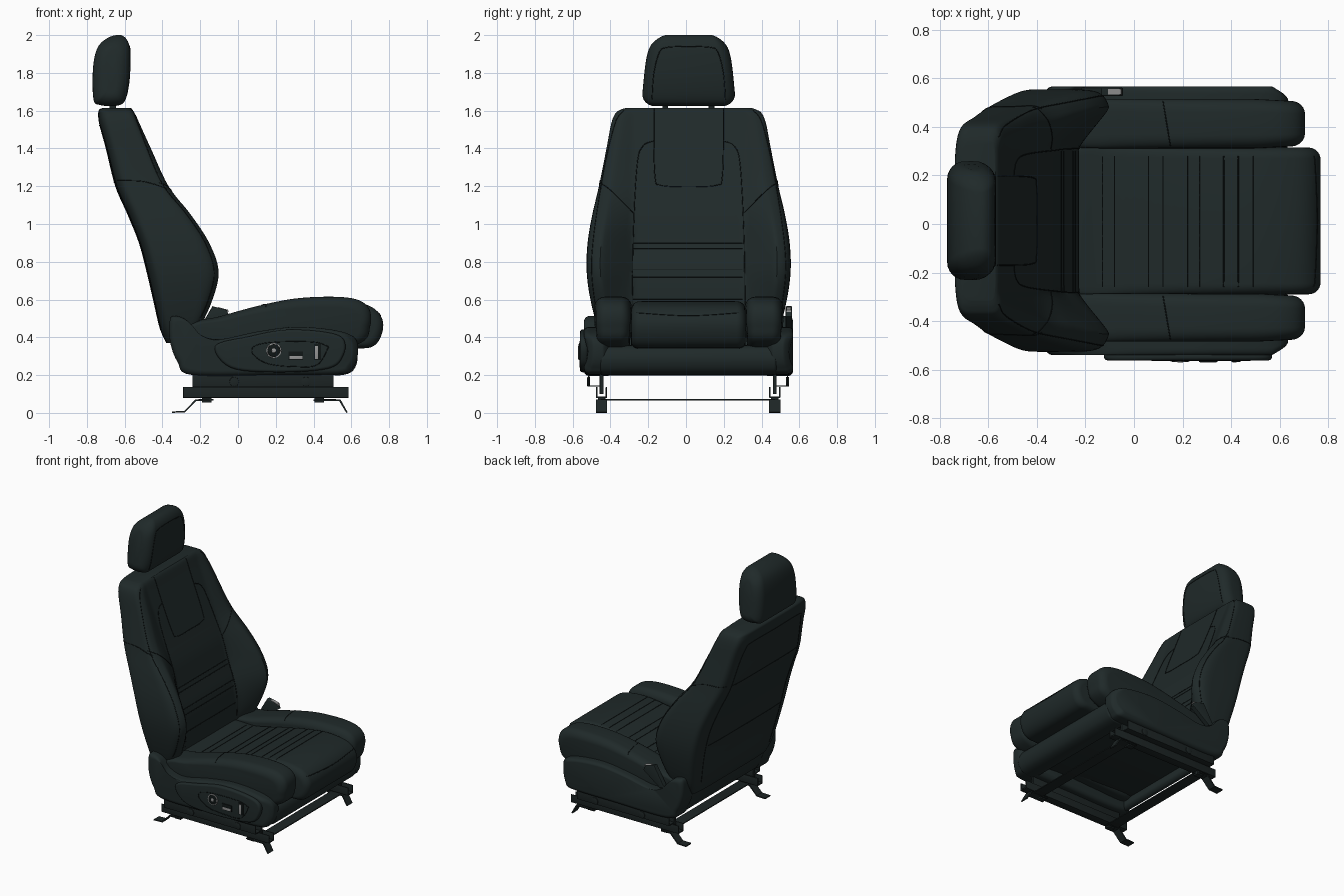
import bpy, bmesh, math
from mathutils import Vector
from mathutils.bvhtree import BVHTree

cube = bpy.data.objects.get("Cube")
if cube:
    bpy.data.objects.remove(cube)


def material(name, rgb, rough=0.6):
    m = bpy.data.materials.new(name)
    m.use_nodes = True
    m.diffuse_color = (*rgb, 1)
    node = next(n for n in m.node_tree.nodes if n.type == 'BSDF_PRINCIPLED')
    node.inputs["Base Color"].default_value = (*rgb, 1)
    node.inputs["Roughness"].default_value = rough
    return m


LEATHER = material("dark leather", (0.014, 0.0225, 0.0225))
SEAM = material("seam black", (0.005, 0.008, 0.008))
RAIL = material("rail metal", (0.012, 0.018, 0.018))
CHROME = material("grey trim", (0.3, 0.3, 0.3), 0.4)
MID = 0.014  # the upholstery sits a little off centre


def spline(pts, closed=True, n=6):
    """Catmull-Rom curve through points of any dimension."""
    pts = [Vector(p) for p in pts]
    count, out = len(pts), []
    for i in range(count if closed else count - 1):
        ids = [i - 1, i, i + 1, i + 2]
        ids = [j % count if closed else min(max(j, 0), count - 1) for j in ids]
        a, b, c, d = (pts[j] for j in ids)
        for k in range(n):
            t = k / n
            out.append((b * 2 + (c - a) * t + (a * 2 - b * 5 + c * 4 - d) * t * t
                        + (b * 3 - a - c * 3 + d) * t ** 3) / 2)
    return out if closed else out + [pts[-1]]


def loft(name, rings, mat):
    """Skin a stack of closed rings and cap both ends."""
    bm = bmesh.new()
    loops = [[bm.verts.new(p) for p in ring] for ring in rings]
    n = len(loops[0])
    for a, b in zip(loops, loops[1:]):
        for i in range(n):
            bm.faces.new((a[i], a[(i + 1) % n], b[(i + 1) % n], b[i]))
    bm.faces.new(loops[0])
    bm.faces.new(loops[-1])
    bmesh.ops.recalc_face_normals(bm, faces=bm.faces)
    me = bpy.data.meshes.new(name)
    bm.to_mesh(me)
    bm.free()
    me.materials.append(mat)
    me.shade_smooth()
    me.set_sharp_from_angle(angle=0.7)
    ob = bpy.data.objects.new(name, me)
    bpy.context.collection.objects.link(ob)
    return ob


def pillow(name, profile, y0, y1, r, mat=LEATHER, taper=None, smooth=True, steps=6):
    """Side profile (x, z) extruded along y with rounded rims; taper narrows it by (x, z)."""
    pts = spline(profile) if smooth else [Vector(p) for p in profile]
    xs, zs = [p[0] for p in pts], [p[1] for p in pts]
    cx, cz = (min(xs) + max(xs)) / 2, (min(zs) + max(zs)) / 2
    hx, hz = max(xs) - cx, max(zs) - cz
    mid, half = (y0 + y1) / 2, (y1 - y0) / 2
    rim = [(r * (1 - math.cos(a)), half - r * (1 - math.sin(a)))
           for a in (math.pi / 2 * k / steps for k in range(steps + 1))]
    if r == 0:
        rim = [(0, half)]
    rings = []
    for inset, y in [(i, -y) for i, y in reversed(rim)] + rim:
        ring = []
        for x, z in pts:
            xx = cx + (x - cx) * (1 - inset / hx)
            zz = cz + (z - cz) * (1 - inset / hz)
            ring.append((xx, mid + y * (taper(xx, zz) if taper else 1), zz))
        rings.append(ring)
    return loft(name, rings, mat)


def box(name, x, y, z, mat=RAIL, r=0.002):
    prof = [(x[0], z[0]), (x[1], z[0]), (x[1], z[1]), (x[0], z[1])]
    return pillow(name, prof, y[0], y[1], r, mat, smooth=False, steps=2)


def disc(name, x, z, radius, y0, y1, mat):
    prof = [(x + radius * math.cos(k * math.pi / 10), z + radius * math.sin(k * math.pi / 10))
            for k in range(20)]
    return pillow(name, prof, y0, y1, 0.002, mat, smooth=False, steps=2)


def seams(name, target, axis, side, paths):
    """Stitch lines projected on a part along one axis."""
    me = target.data
    tree = BVHTree.FromPolygons([v.co for v in me.vertices], [p.vertices for p in me.polygons])
    cu = bpy.data.curves.new(name, 'CURVE')
    cu.dimensions = '3D'
    cu.bevel_depth, cu.bevel_resolution = 0.0025, 1
    cu.materials.append(SEAM)
    for path in paths:
        hits = []
        for p in spline(path, False, 12):
            origin = list(p)
            origin.insert(axis, 4 * side)
            ray = Vector((0, 0, 0))
            ray[axis] = -side
            hit = tree.ray_cast(Vector(origin), ray)[0]
            if hit:
                hits.append(hit)
        if len(hits) > 1:
            s = cu.splines.new('POLY')
            s.points.add(len(hits) - 1)
            for q, h in zip(s.points, hits):
                q.co = (*h, 1)
    ob = bpy.data.objects.new(name, cu)
    bpy.context.collection.objects.link(ob)


def both(paths):
    """Add copies mirrored about the seat's middle (first coordinate is y)."""
    return paths + [[(2 * MID - y, z) for y, z in p] for p in paths]


# Backrest: stations of height, back, middle front, bolster front, half width
stations = [(0.37, -0.38, -0.3, -0.28, 0.43), (0.45, -0.415, -0.24, -0.2, 0.48),
            (0.6, -0.45, -0.23, -0.125, 0.52), (0.75, -0.485, -0.25, -0.09, 0.54),
            (0.9, -0.525, -0.3, -0.14, 0.535), (1.05, -0.585, -0.34, -0.24, 0.51),
            (1.2, -0.65, -0.4, -0.36, 0.475), (1.4, -0.7, -0.48, -0.455, 0.435),
            (1.53, -0.735, -0.53, -0.515, 0.41), (1.585, -0.74, -0.55, -0.54, 0.388),
            (1.605, -0.735, -0.56, -0.555, 0.36), (1.615, -0.715, -0.57, -0.565, 0.33)]
rings = []
for z, back, front, bolster, w in spline(stations, False, 6):
    ring, core = [], (back + front) / 2
    for k in range(120):
        a = 2 * math.pi * k / 120
        s = math.cos(a)
        t = min(max((abs(s * w) - 0.295) / max(0.05, 0.86 * w - 0.295), 0), 1)
        edge = front + (bolster - front) * t
        n = 8 if k <= 60 else 5
        fall = max(0, 1 - abs(s) ** n) ** (1 / n)
        ring.append((core + ((edge if k <= 60 else back) - core) * fall, MID + s * w, z))
    rings.append(ring)
backrest = loft("backrest", rings, LEATHER)
seams("backrest_front_seams", backrest, 0, 1, both([
    [(-0.285, 0.5), (-0.28, 0.9), (-0.26, 1.3), (-0.23, 1.41), (-0.17, 1.44)],
    [(-0.17, 1.61), (-0.165, 1.26), (-0.13, 1.205), (MID, 1.2)],
    [(-0.28, 1.06), (-0.4, 1.18), (-0.46, 1.22)],
    [(-0.47, 0.5), (-0.5, 0.8), (-0.45, 1.2), (-0.38, 1.52), (-0.33, 1.6)],
]) + [[(-0.28, z), (0.3, z)] for z in (0.6, 0.72, 0.76, 0.87, 0.9)])
seams("backrest_rear_seams", backrest, 0, -1, both([
    [(-0.38, 0.45), (-0.42, 0.8), (-0.36, 1.25), (-0.31, 1.48), (-0.25, 1.52), (MID, 1.52)],
    [(-0.4, 0.75), (MID, 0.75)], [(-0.37, 1.22), (MID, 1.22)]]))
for side, label in ((1, "left"), (-1, "right")):
    seams(label + "_backrest_side_seam", backrest, 1, side, [[(-0.64, 1.23), (-0.5, 1.225), (-0.38, 1.19)]])


def headrest_taper(x, z):
    h = max(0, (z - 1.66) / 0.34)
    return 1 - 0.13 * h - 0.22 * h ** 6


# Headrest on two posts
headrest = pillow("headrest", [(-0.765, 1.66), (-0.73, 1.63), (-0.65, 1.625), (-0.6, 1.65),
                               (-0.575, 1.75), (-0.57, 1.88), (-0.58, 1.96), (-0.62, 2.0),
                               (-0.69, 1.985), (-0.745, 1.93), (-0.768, 1.82)],
                  MID - 0.248, MID + 0.248, 0.07, taper=headrest_taper)
seams("headrest_seams", headrest, 0, 1,
      both([[(-0.18, 1.66), (-0.17, 1.8), (-0.14, 1.91), (-0.1, 1.935), (MID, 1.94)]]))
for y in (-0.11, 0.135):
    box("headrest_post", (-0.68, -0.645), (y - 0.015, y + 0.015), (1.58, 1.68))

# Seat cushion with ribbed stitching
cushion = pillow("seat_cushion", [(-0.3, 0.46), (-0.1, 0.47), (0.1, 0.515), (0.3, 0.56), (0.5, 0.59),
                                  (0.65, 0.58), (0.73, 0.545), (0.768, 0.48), (0.755, 0.4), (0.71, 0.35),
                                  (0.62, 0.34), (0.4, 0.33), (0, 0.31), (-0.28, 0.31)],
                 -0.29, 0.315, 0.045, taper=lambda x, z: 1 - 3 * max(0, x - 0.7) ** 2)
seams("cushion_seams", cushion, 2, 1,
      [[(x, -0.26), (x, 0.28)] for x in (-0.13, -0.08, 0.06, 0.12, 0.22, 0.27, 0.37, 0.43, 0.49)])
seams("cushion_front_seam", cushion, 0, 1, [[(-0.26, 0.53), (MID, 0.515), (0.28, 0.53)]])

# Seat bolsters, slimmer towards the floor and the front corner
for label, y0, y1 in (("left", 0.312, 0.515), ("right", -0.485, -0.287)):
    bolster = pillow(label + "_seat_bolster", [(-0.28, 0.46), (-0.1, 0.51), (0.1, 0.565), (0.3, 0.605),
                                               (0.5, 0.615), (0.63, 0.6), (0.695, 0.55), (0.7, 0.46),
                                               (0.65, 0.37), (0.4, 0.3), (0, 0.27), (-0.27, 0.28)],
                     y0, y1, 0.055,
                     taper=lambda x, z: 1 - 0.5 * max(0, x - 0.5) - 0.9 * max(0, 0.48 - z))
    seams(label + "_bolster_seam", bolster, 2, 1, [[(0.15, y0 + 0.01), (0.12, y1 - 0.01)]])

# Side shields with chamfered front corners, front valance, rear valance and seat pan
for label, y0, y1 in (("left", 0.41, 0.567), ("right", -0.54, -0.39)):
    pillow(label + "_side_shield", [(-0.36, 0.495), (-0.325, 0.512), (-0.27, 0.49), (-0.21, 0.42),
                                    (-0.1, 0.39), (0.1, 0.43), (0.3, 0.455), (0.5, 0.44), (0.615, 0.4),
                                    (0.635, 0.32), (0.61, 0.24), (0.54, 0.205), (0.2, 0.2),
                                    (-0.24, 0.2), (-0.32, 0.27), (-0.36, 0.38)], y0, y1, 0.03,
           taper=lambda x, z: 1 - 8 * max(0, x - 0.57))
pillow("front_valance", [(0.5, 0.35), (0.6, 0.35), (0.632, 0.29), (0.61, 0.225), (0.55, 0.2),
                         (0.48, 0.21), (0.45, 0.28)], -0.455, 0.48, 0.015)
pillow("rear_valance", [(-0.36, 0.42), (-0.28, 0.42), (-0.25, 0.3), (-0.24, 0.23), (-0.28, 0.215),
                        (-0.33, 0.3)], -0.44, 0.45, 0.01)
box("seat_pan", (-0.28, 0.52), (-0.44, 0.45), (0.28, 0.32), LEATHER)

# Switch panel on the right shield
panel = pillow("switch_panel", [(-0.12, 0.355), (0.06, 0.405), (0.25, 0.44), (0.45, 0.43), (0.555, 0.395),
                                (0.56, 0.31), (0.48, 0.235), (0.2, 0.215), (-0.04, 0.24)],
               -0.562, -0.52, 0.015)
seams("switch_panel_edge", panel, 1, -1, [[(0.48, 0.35), (0.4, 0.375), (0.2, 0.375), (0.09, 0.355),
                                           (0.08, 0.31), (0.16, 0.26), (0.3, 0.245), (0.42, 0.255),
                                           (0.48, 0.35)]])
disc("lumbar_knob_ring", 0.19, 0.33, 0.04, -0.567, -0.555, CHROME)
disc("lumbar_knob", 0.19, 0.33, 0.034, -0.569, -0.555, SEAM)
disc("lumbar_knob_centre", 0.19, 0.33, 0.012, -0.571, -0.56, CHROME)
box("tilt_switch", (0.268, 0.345), (-0.569, -0.555), (0.28, 0.325), SEAM)
box("tilt_switch_trim", (0.272, 0.341), (-0.571, -0.56), (0.284, 0.302), CHROME, 0.001)
box("recline_switch", (0.402, 0.44), (-0.569, -0.555), (0.28, 0.365), SEAM)
box("recline_switch_trim", (0.407, 0.423), (-0.571, -0.56), (0.285, 0.355), CHROME, 0.001)

# Belt buckle on the left
pillow("belt_buckle", [(-0.22, 0.42), (-0.18, 0.41), (-0.045, 0.51), (-0.06, 0.545), (-0.135, 0.565)],
       0.528, 0.562, 0.006, smooth=False)
pillow("buckle_slot", [(-0.107, 0.5605), (-0.053, 0.546), (-0.05, 0.535), (-0.107, 0.55)],
       0.533, 0.557, 0, CHROME, smooth=False)

# Floor rails as open channels, brackets, bolts and feet
for label, y in (("left", 0.47), ("right", -0.447)):
    out = math.copysign(1, y)
    box(label + "_lower_rail_floor", (-0.29, 0.585), (y - 0.028, y + 0.028), (0.08, 0.088))
    for s in (-1, 1):
        wall = y + s * 0.026
        box(label + "_lower_rail_wall", (-0.29, 0.585), (wall - 0.004, wall + 0.004), (0.08, 0.137))
    box(label + "_upper_rail", (-0.24, 0.505), (y - 0.01, y + 0.01), (0.1, 0.21))
    lip, inner = y + out * 0.068, y + out * 0.01
    box(label + "_bracket_lip", (-0.24, 0.505), (lip - 0.003, lip + 0.003), (0.14, 0.205), r=0.001)
    box(label + "_bracket_flange", (-0.24, 0.505), sorted((inner, lip)), (0.14, 0.146), r=0.001)
    for x in (-0.02, 0.36):
        disc(label + "_rail_bolt", x, 0.165, 0.025, lip - 0.008, lip + 0.008, RAIL)
    for x in (-0.165, 0.43):
        box(label + "_rail_nub", (x - 0.025, x + 0.025), (y - 0.02, y + 0.02), (0.055, 0.085))
    pillow(label + "_rear_foot", [(-0.35, 0), (-0.28, 0.003), (-0.22, 0.064), (-0.15, 0.064),
                                  (-0.15, 0.072), (-0.225, 0.072), (-0.284, 0.01), (-0.35, 0.008)],
           y - 0.03, y + 0.03, 0, RAIL, smooth=False)
    pillow(label + "_front_foot", [(0.4, 0.064), (0.535, 0.064), (0.573, 0), (0.58, 0.004),
                                   (0.542, 0.072), (0.4, 0.072)],
           y - 0.03, y + 0.03, 0, RAIL, smooth=False)
for label, x in (("rear", -0.17), ("front", 0.48)):
    box(label + "_cross_bar", (x - 0.04, x + 0.04), (-0.45, 0.47), (0.066, 0.073), r=0.001)
